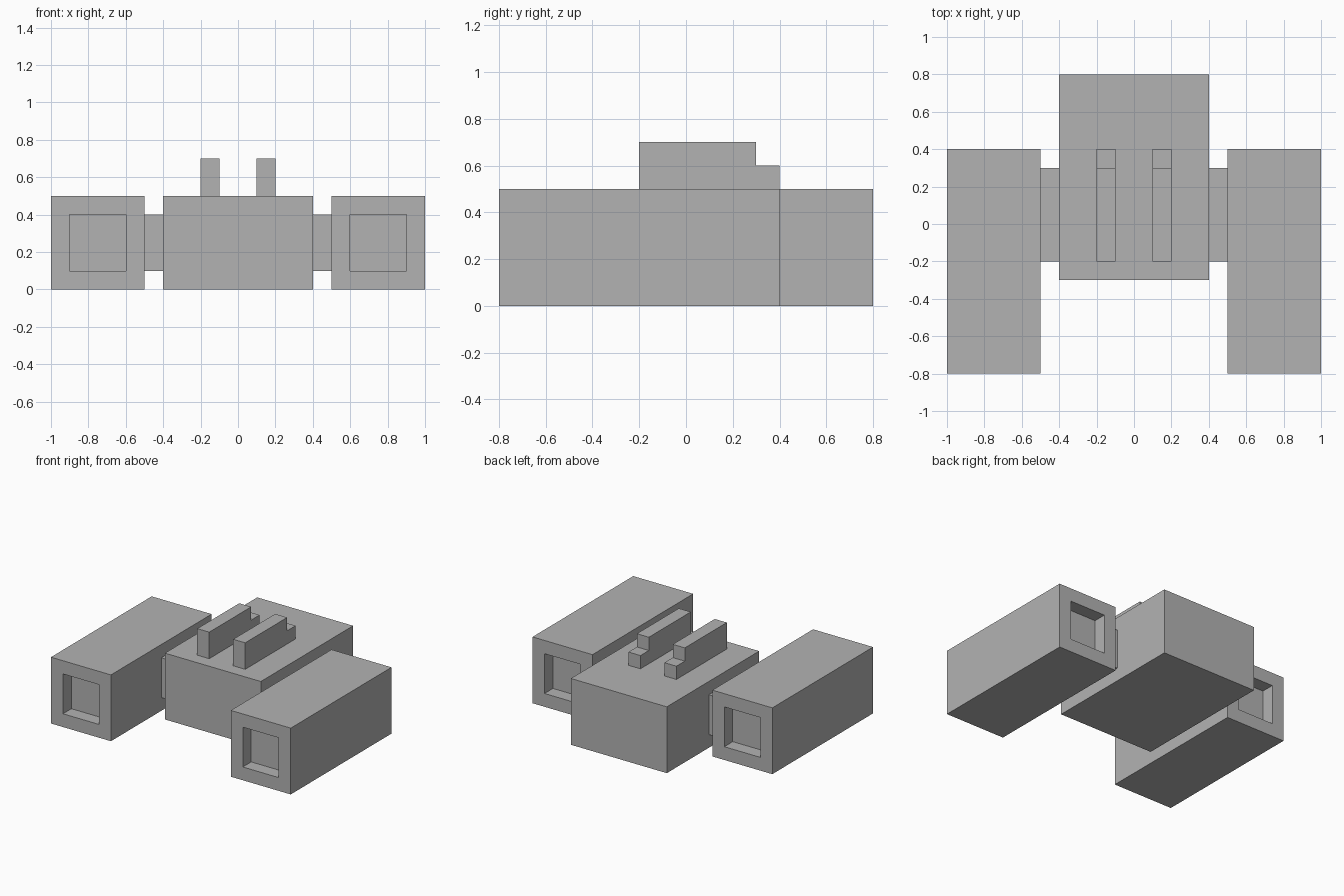
import bpy
import bmesh

cube = bpy.data.objects.get("Cube")
if cube:
    bpy.data.objects.remove(cube, do_unlink=True)

# Single flat grey
grey = bpy.data.materials.new("plain_grey")
grey.use_nodes = True
colour = (0.45, 0.45, 0.45, 1)
grey.diffuse_color = colour
grey.node_tree.nodes["Principled BSDF"].inputs["Base Color"].default_value = colour


def finish(name, bm):
    bmesh.ops.recalc_face_normals(bm, faces=bm.faces)
    mesh = bpy.data.meshes.new(name)
    bm.to_mesh(mesh)
    bm.free()
    mesh.materials.append(grey)
    obj = bpy.data.objects.new(name, mesh)
    bpy.context.collection.objects.link(obj)
    return obj


def box_mesh(low, high):
    bm = bmesh.new()
    bmesh.ops.create_cube(bm, size=1)
    for v in bm.verts:
        v.co = [h if c > 0 else l for c, l, h in zip(v.co, low, high)]
    bm.normal_update()
    return bm


def mirror_x(obj):
    obj.modifiers.new("Mirror", "MIRROR").use_axis[0] = True


# Central body
finish("central_body", box_mesh((-0.4, -0.3, 0), (0.4, 0.8, 0.5)))

# Side pods with a square recess in each end
bm = box_mesh((0.5, -0.8, 0), (1, 0.4, 0.5))
ends = [f for f in bm.faces if abs(f.normal.y) > 0.9]
for end in ends:
    inward = end.normal * -0.1
    bmesh.ops.inset_region(bm, faces=[end], thickness=0.1, use_even_offset=True)
    floor = bmesh.ops.extrude_discrete_faces(bm, faces=[end])["faces"][0]
    bmesh.ops.translate(bm, verts=floor.verts, vec=inward)
mirror_x(finish("side_pods", bm))

# Struts joining the pods to the body
mirror_x(finish("connecting_struts", box_mesh((0.4, -0.2, 0.1), (0.5, 0.3, 0.4))))

# Top rails, stepped down at the back
bm = bmesh.new()
profile = [(-0.2, 0.5), (0.4, 0.5), (0.4, 0.6), (0.3, 0.6), (0.3, 0.7), (-0.2, 0.7)]
side = bm.faces.new([bm.verts.new((0.1, y, z)) for y, z in profile])
extruded = bmesh.ops.extrude_face_region(bm, geom=[side], use_keep_orig=True)["geom"]
bmesh.ops.translate(bm, vec=(0.1, 0, 0),
                    verts=[g for g in extruded if isinstance(g, bmesh.types.BMVert)])
mirror_x(finish("top_rails", bm))
